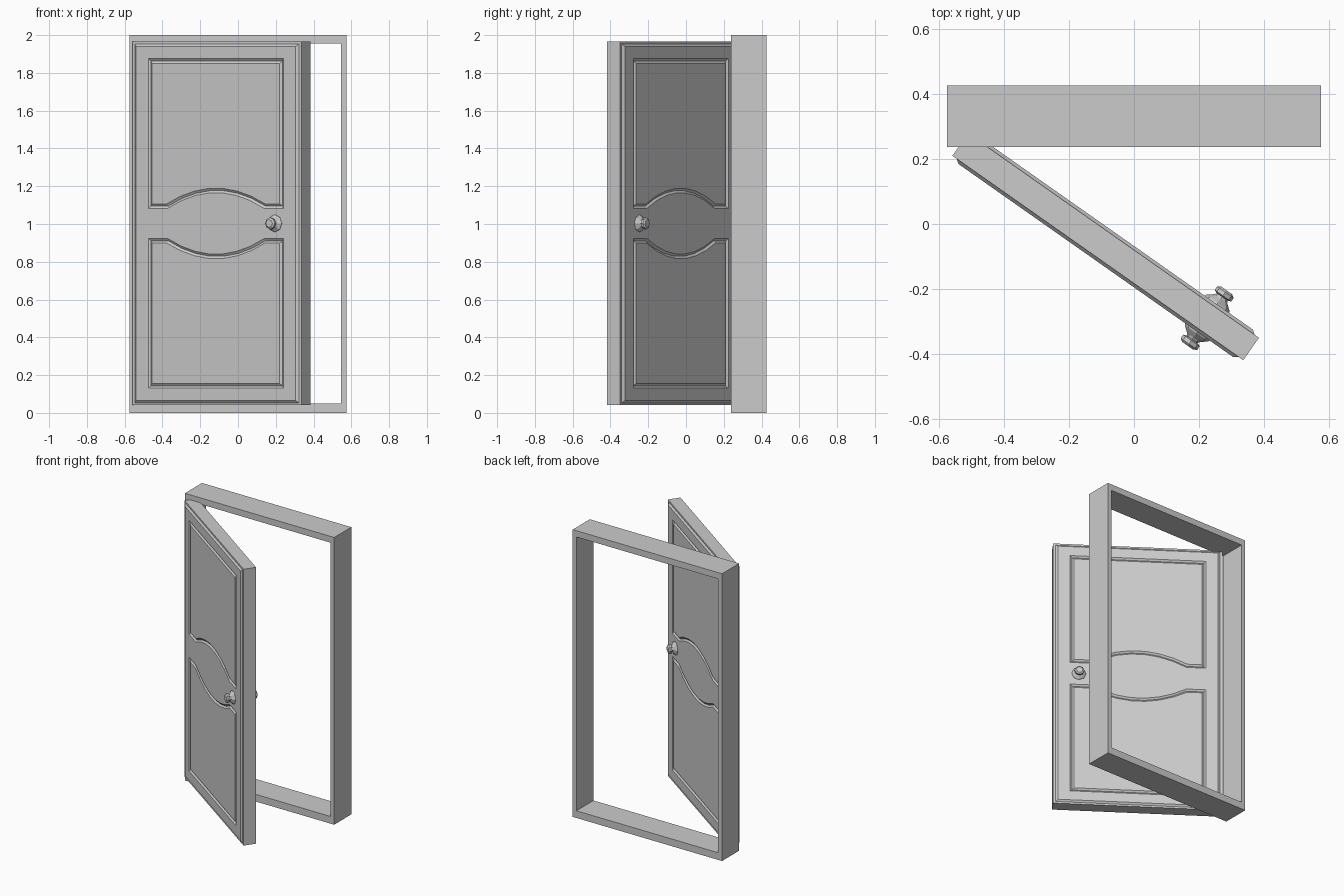
import bpy, bmesh, math
from mathutils import Vector

cube = bpy.data.objects.get("Cube")
if cube:
    bpy.data.objects.remove(cube, do_unlink=True)

grey = bpy.data.materials.new("plain grey")
grey.use_nodes = True
grey.diffuse_color = (0.6, 0.6, 0.6, 1)
grey.node_tree.nodes["Principled BSDF"].inputs["Base Color"].default_value = (0.6, 0.6, 0.6, 1)

ANGLE = math.radians(-35.1)      # swing of the open door
CENTRE = (-0.087, -0.07, 0)
MID = 1.003                      # middle height of the door
HALF_W, HALF_H, HALF_T = 0.546, 0.962, 0.042
RAISE = 0.01                     # height of the face panelling


def finish(name, bm, on_door=True, mirror=False):
    mesh = bpy.data.meshes.new(name)
    bm.to_mesh(mesh)
    bm.free()
    mesh.materials.append(grey)
    obj = bpy.data.objects.new(name, mesh)
    bpy.context.collection.objects.link(obj)
    if on_door:
        obj.location = CENTRE
        obj.rotation_euler.z = ANGLE
    if mirror:
        mod = obj.modifiers.new("other side", 'MIRROR')
        mod.use_axis = (False, True, False)
        mod.use_mirror_merge = False
    return obj


def rect(w, h, mid=MID):
    return [Vector(p) for p in ((-w, mid - h), (w, mid - h), (w, mid + h), (-w, mid + h))]


def inset(points, d):
    """Mitred inward offset of a counter-clockwise outline."""
    out = []
    for i, p in enumerate(points):
        a = (p - points[i - 1]).normalized()
        b = (points[(i + 1) % len(points)] - p).normalized()
        na, nb = Vector((-a.y, a.x)), Vector((-b.y, b.x))
        out.append(p + (na + nb) * d / (1 + na.dot(nb)))
    return out


def loop(bm, points, y):
    return [bm.verts.new((p.x, y, p.y)) for p in points]


def bridge(bm, a, b):
    n = len(a)
    for i in range(n):
        bm.faces.new((a[i], a[(i + 1) % n], b[(i + 1) % n], b[i]))


def fill(bm, *loops):
    edges = []
    for ring in loops:
        for i, v in enumerate(ring):
            edges.append(bm.edges.get((ring[i - 1], v)) or bm.edges.new((ring[i - 1], v)))
    bmesh.ops.triangle_fill(bm, edges=edges, use_beauty=True, normal=(0, -1, 0))


# Door frame: rectangular ring
bm = bmesh.new()
outer, inner = rect(0.575, 1.0, 1.0), rect(0.546, 0.953, 1.003)
rings = [loop(bm, outer, 0.237), loop(bm, outer, 0.425),
         loop(bm, inner, 0.425), loop(bm, inner, 0.237)]
for i in range(4):
    bridge(bm, rings[i - 1], rings[i])
bmesh.ops.recalc_face_normals(bm, faces=bm.faces)
finish("door_frame", bm, on_door=False)

# Door slab
bm = bmesh.new()
bmesh.ops.create_cube(bm, size=1)
for v in bm.verts:
    v.co = (v.co.x * 2 * HALF_W, v.co.y * 2 * HALF_T, MID + v.co.z * 2 * HALF_H)
finish("door_slab", bm)


# Raised facing with two grooved panels that bow around the middle
def panel_outline(upper):
    w, far, near, arc_w, rise, steps = 0.437, 0.872, 0.08, 0.312, 0.083, 7
    pts = [(-w, near)]
    for i in range(steps + 1):
        t = 2 * i / steps - 1
        pts.append((arc_w * t, near + rise * (1 - t * t)))
    pts += [(w, near), (w, far), (-w, far)]
    if not upper:
        pts = [(x, -z) for x, z in reversed(pts)]
    return [Vector((x, MID + z)) for x, z in pts]


bm = bmesh.new()
top_y = -HALF_T - RAISE
base = loop(bm, rect(HALF_W - 0.016, HALF_H - 0.012), -HALF_T)
top = loop(bm, rect(HALF_W - 0.03, HALF_H - 0.024), top_y)
bridge(bm, base, top)
holes = []
for upper in (True, False):
    outline = panel_outline(upper)
    lip = loop(bm, outline, top_y)
    valley = loop(bm, inset(outline, 0.012), -HALF_T - 0.001)
    field = loop(bm, inset(outline, 0.024), top_y)
    bridge(bm, lip, valley)
    bridge(bm, valley, field)
    fill(bm, field)
    holes.append(lip)
fill(bm, top, *holes)
bmesh.ops.recalc_face_normals(bm, faces=bm.faces)
if sum(f.normal.y * f.calc_area() for f in bm.faces) > 0:
    bmesh.ops.reverse_faces(bm, faces=bm.faces)
finish("door_panelling", bm, mirror=True)

# Door knobs: flared rose, narrow neck, faceted head
bm = bmesh.new()
profile = [(0.048, 0.048), (0.044, 0.057), (0.024, 0.073), (0.02, 0.08),
           (0.031, 0.084), (0.031, 0.097), (0.021, 0.104)]
SIDES = 8
rings = []
for r, d in profile:
    circle = [Vector((r * math.cos(2 * math.pi * i / SIDES),
                      MID + r * math.sin(2 * math.pi * i / SIDES))) for i in range(SIDES)]
    rings.append(loop(bm, [p + Vector((0.381, 0)) for p in circle], -d))
for a, b in zip(rings, rings[1:]):
    bridge(bm, a, b)
bm.faces.new(rings[0])
bm.faces.new(rings[-1])
bmesh.ops.recalc_face_normals(bm, faces=bm.faces)
finish("door_knobs", bm, mirror=True)
